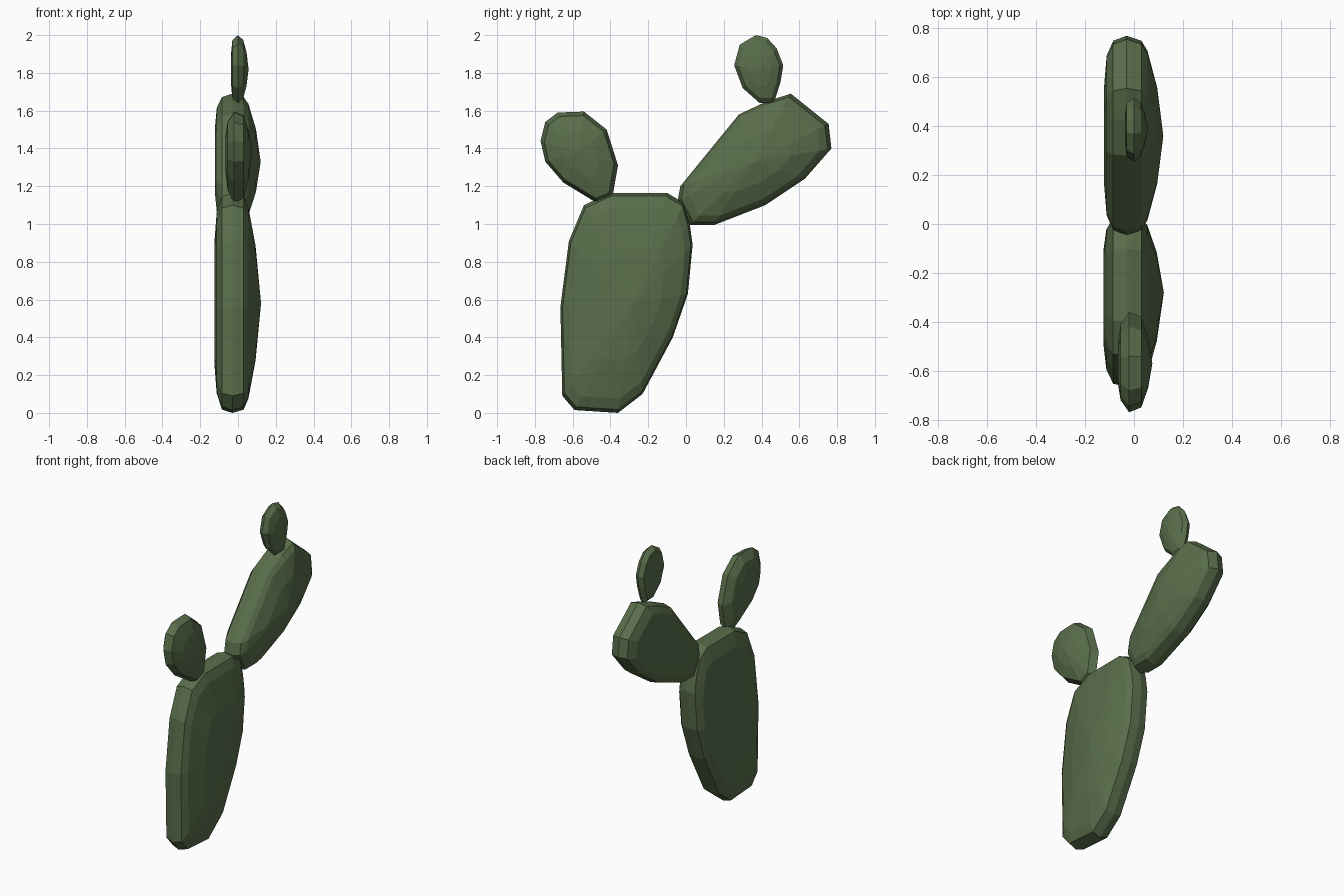
import bpy, bmesh

green = bpy.data.materials.new("cactus green")
green.diffuse_color = (0.10, 0.155, 0.07, 1)


def pad(name, outline, layers, peak):
    """Flat faceted pad: y/z outline shrunk towards a peak, layer by layer along x."""
    bm = bmesh.new()
    py, pz = peak[1:]
    rings = [[bm.verts.new((x, py + (y - py) * s, pz + (z - pz) * s)) for y, z in outline]
             for x, s in layers]
    n = len(outline)
    for a, b in zip(rings, rings[1:]):
        for i in range(n):
            j = (i + 1) % n
            bm.faces.new((a[i], a[j], b[j], b[i]))
    bm.faces.new(rings[0])
    tip = bm.verts.new(peak)
    for i in range(n):
        bm.faces.new((rings[-1][i], rings[-1][(i + 1) % n], tip))
    bmesh.ops.recalc_face_normals(bm, faces=bm.faces)
    mesh = bpy.data.meshes.new(name)
    bm.to_mesh(mesh)
    bm.free()
    mesh.materials.append(green)
    bpy.context.collection.objects.link(bpy.data.objects.new(name, mesh))


# Large trunk pad
pad("trunk_pad",
    [(-0.36, 0.0), (-0.59, 0.015), (-0.655, 0.09), (-0.665, 0.56), (-0.62, 0.91),
     (-0.54, 1.10), (-0.40, 1.165), (-0.10, 1.165), (-0.01, 1.11), (0.02, 1.0),
     (0.035, 0.89), (0.01, 0.63), (-0.07, 0.40), (-0.23, 0.10)],
    [(-0.125, 0.55), (-0.113, 0.82), (-0.085, 0.97), (-0.03, 1.0), (0.03, 0.97),
     (0.055, 0.87), (0.093, 0.52)],
    (0.122, -0.28, 0.58))

# Leaning arm pad
pad("arm_pad",
    [(-0.045, 1.12), (-0.03, 1.2), (0.28, 1.58), (0.43, 1.65), (0.555, 1.69),
     (0.755, 1.53), (0.77, 1.40), (0.63, 1.24), (0.42, 1.10), (0.15, 0.995), (0.02, 0.995)],
    [(-0.122, 0.5), (-0.112, 0.8), (-0.085, 0.95), (-0.03, 1.0), (0.03, 0.95),
     (0.055, 0.85), (0.095, 0.48)],
    (0.12, 0.36, 1.33))

# Small round pad on the trunk
pad("side_bud",
    [(-0.47, 1.11), (-0.65, 1.22), (-0.745, 1.33), (-0.77, 1.44), (-0.745, 1.54),
     (-0.68, 1.59), (-0.54, 1.595), (-0.42, 1.50), (-0.36, 1.31), (-0.39, 1.14)],
    [(-0.066, 0.4), (-0.055, 0.75), (-0.02, 1.0), (0.03, 0.9), (0.058, 0.5)],
    (0.075, -0.57, 1.38))

# Smallest pad on top of the arm
pad("top_bud",
    [(0.37, 2.0), (0.43, 1.985), (0.48, 1.93), (0.515, 1.84), (0.50, 1.75),
     (0.465, 1.64), (0.39, 1.64), (0.30, 1.72), (0.255, 1.84), (0.285, 1.95)],
    [(-0.036, 0.5), (-0.03, 0.85), (0.0, 1.0), (0.028, 0.85), (0.045, 0.5)],
    (0.056, 0.39, 1.82))
